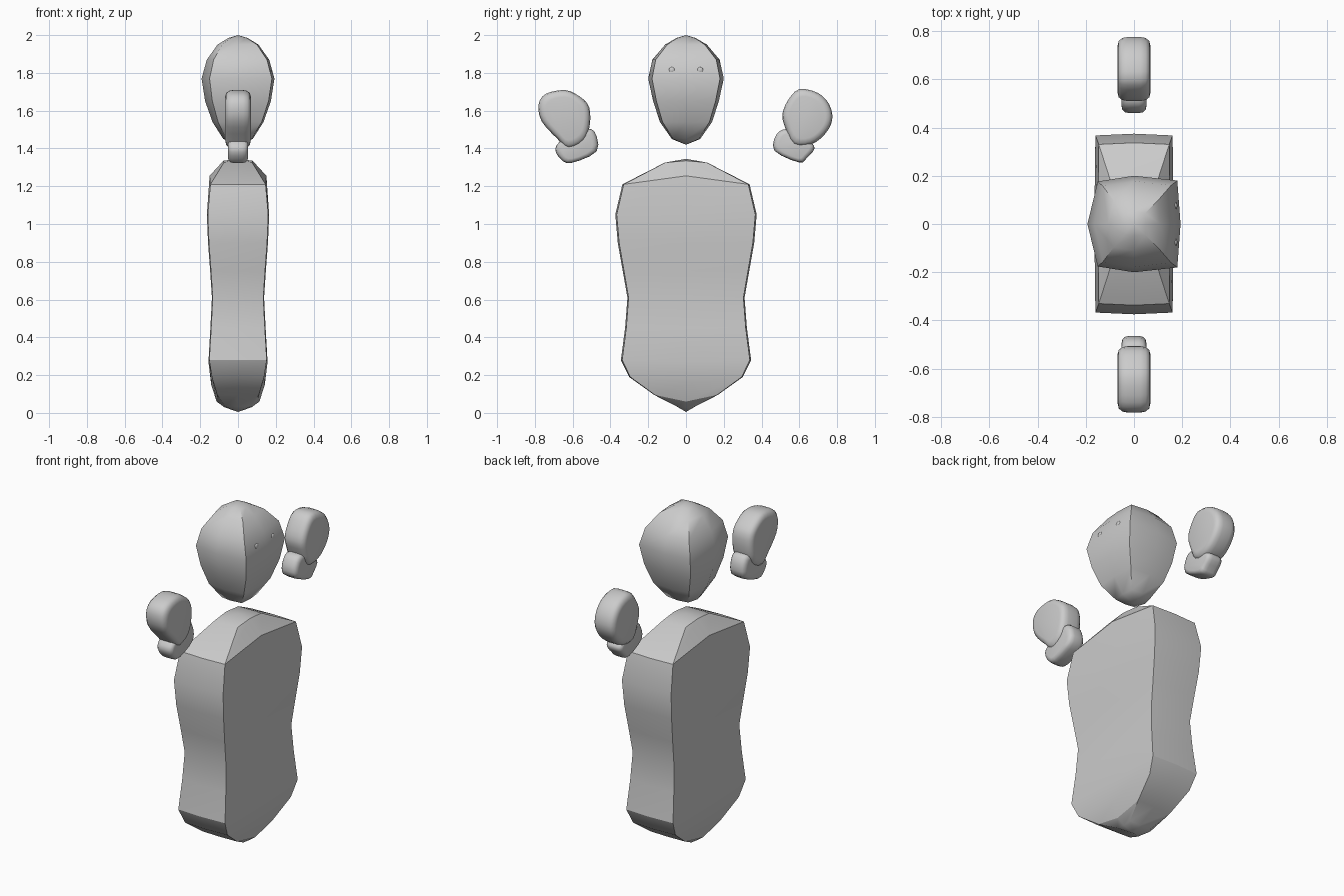
import bpy, bmesh
from math import radians
from mathutils import Vector

if "Cube" in bpy.data.objects:
    bpy.data.objects.remove(bpy.data.objects["Cube"])


def loft(name, rings, start=None, end=None, angle=35):
    """Skin closed rings of equal length; close ends with a tip or a flat cap."""
    bm = bmesh.new()
    rows = [[bm.verts.new(p) for p in r] for r in rings]
    n = len(rows[0])
    for a, b in zip(rows, rows[1:]):
        for i in range(n):
            j = (i + 1) % n
            bm.faces.new((a[i], a[j], b[j], b[i]))
    for row, tip in ((rows[0], start), (rows[-1], end)):
        if tip is None:
            bm.faces.new(row)
        else:
            t = bm.verts.new(tip)
            for i in range(n):
                bm.faces.new((row[i], row[(i + 1) % n], t))
    bmesh.ops.recalc_face_normals(bm, faces=bm.faces)
    me = bpy.data.meshes.new(name)
    bm.to_mesh(me)
    bm.free()
    ob = bpy.data.objects.new(name, me)
    bpy.context.collection.objects.link(ob)
    bpy.ops.object.select_all(action='DESELECT')
    ob.select_set(True)
    bpy.context.view_layer.objects.active = ob
    bpy.ops.object.shade_smooth_by_angle(angle=radians(angle))
    return ob


# Body: boxy section, ring = (z at sides, z at middle, half depth x, half width y)
body = [(.035, .03, .07, .05), (.095, .06, .11, .165), (.19, .15, .138, .295),
        (.28, .27, .152, .338), (.45, .45, .142, .316), (.61, .61, .134, .304),
        (.75, .75, .143, .328), (.9, .9, .154, .354), (1.05, 1.05, .16, .367),
        (1.21, 1.255, .146, .33), (1.325, 1.335, .075, .11)]


def body_ring(zs, zm, x, y):
    return [(x, -y, zs), (x * 1.03, 0, zm), (x, y, zs), (0, y * 1.02, zs),
            (-x, y, zs), (-x * 1.03, 0, zm), (-x, -y, zs), (0, -y * 1.02, zs)]


loft("body", [body_ring(*r) for r in body], (0, 0, .005), (0, 0, 1.345), 30)

# Head: egg with creased corners, ring = (z, half depth x, half width y)
head = [(1.45, .078, .075), (1.54, .135, .138), (1.65, .174, .174), (1.77, .193, .2),
        (1.87, .165, .178), (1.95, .108, .11), (1.985, .05, .05)]
section = [(1, 0), (.93, .9), (0, 1), (-.78, .88), (-1, 0), (-.78, -.88), (0, -1), (.93, -.9)]
loft("head", [[(x * u, y * v, z) for u, v in section] for z, x, y in head],
     (0, 0, 1.42), (0, 0, 2), 38)

# Eyes: small flattened dots on the face
for side in (-1, 1):
    bpy.ops.mesh.primitive_uv_sphere_add(segments=12, ring_count=6, radius=.016,
                                         location=(.172, side * .075, 1.815))
    eye = bpy.context.object
    eye.name = "eye"
    eye.scale.x = .5
    bpy.ops.object.shade_smooth()


def smooth_outline(pts, steps=3):
    """Closed Catmull-Rom curve through the points."""
    out, n = [], len(pts)
    for i in range(n):
        a, b, c, d = (Vector(pts[(i + k) % n]) for k in (-1, 0, 1, 2))
        for s in range(steps):
            t = s / steps
            out.append(.5 * (2 * b + (c - a) * t + (2 * a - 5 * b + 4 * c - d) * t * t
                             + (3 * b - a - 3 * c + d) * t ** 3))
    return out


def pillow(name, pts, half):
    """Outline in the y-z plane, thickened along x with rounded rims."""
    curve = smooth_outline(pts)
    mid = sum(curve, Vector((0, 0))) / len(curve)
    prof = [(-1, .74), (-.93, .88), (-.72, .97), (-.4, 1), (.4, 1), (.72, .97), (.93, .88), (1, .74)]
    rings = [[(half * u, *(mid + (p - mid) * s)) for p in curve] for u, s in prof]
    loft(name, rings, angle=50)


# Mitten hands: a thick palm and a thinner cuff on each side
pillow("left_palm", [(-.78, 1.635), (-.74, 1.69), (-.64, 1.709), (-.566, 1.677), (-.513, 1.62),
                     (-.51, 1.52), (-.54, 1.44), (-.62, 1.40), (-.68, 1.45), (-.765, 1.545)], .068)
pillow("left_cuff", [(-.55, 1.50), (-.485, 1.49), (-.473, 1.385), (-.608, 1.323),
                     (-.665, 1.345), (-.692, 1.40), (-.65, 1.45)], .052)
pillow("right_palm", [(.60, 1.714), (.70, 1.693), (.76, 1.63), (.774, 1.55), (.735, 1.475),
                      (.66, 1.42), (.57, 1.42), (.525, 1.51), (.51, 1.58), (.54, 1.655)], .068)
pillow("right_cuff", [(.54, 1.50), (.48, 1.475), (.468, 1.388), (.598, 1.326),
                      (.64, 1.35), (.68, 1.40), (.65, 1.44)], .052)
